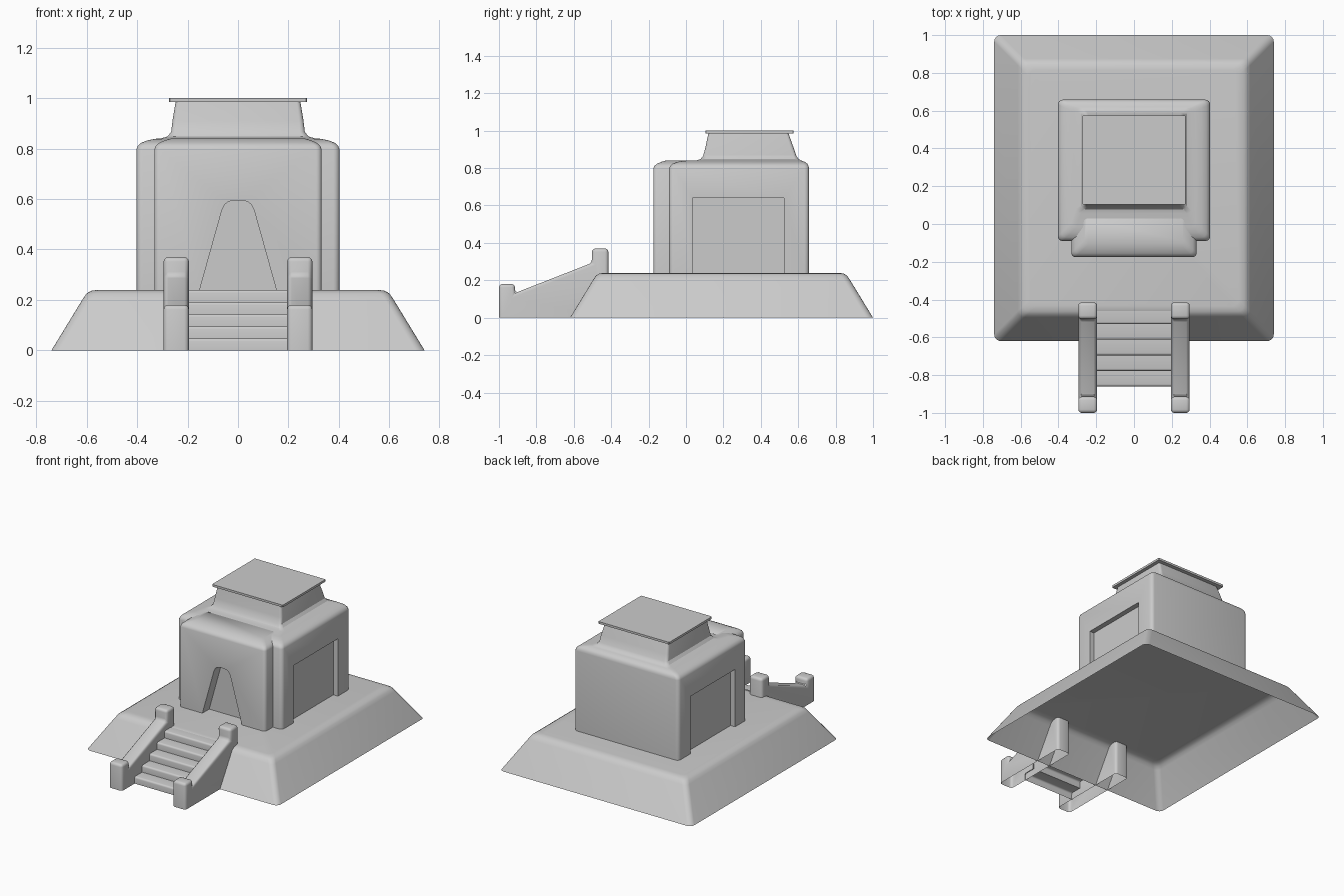
import bpy, bmesh, math
from mathutils import Vector

if "Cube" in bpy.data.objects:
    bpy.data.objects.remove(bpy.data.objects["Cube"])


def finish(name, bm, smooth=True):
    bmesh.ops.recalc_face_normals(bm, faces=bm.faces)
    me = bpy.data.meshes.new(name)
    bm.to_mesh(me)
    bm.free()
    ob = bpy.data.objects.new(name, me)
    bpy.context.collection.objects.link(ob)
    if smooth:
        shade(ob)
    return ob


def activate(ob):
    bpy.ops.object.select_all(action='DESELECT')
    ob.select_set(True)
    bpy.context.view_layer.objects.active = ob


def shade(ob):
    activate(ob)
    bpy.ops.object.shade_smooth_by_angle(angle=math.radians(32))


def loft(name, rings, seg=4, bottom=True, smooth=True):
    """Rounded rectangles (half_x, y0, y1, z, radius) skinned from bottom to top."""
    bm = bmesh.new()
    loops = []
    for hx, y0, y1, z, r in rings:
        corners = [(hx - r, y1 - r, 0), (r - hx, y1 - r, 90),
                   (r - hx, y0 + r, 180), (hx - r, y0 + r, 270)]
        loop = []
        for cx, cy, start in corners:
            for i in range(seg + 1):
                a = math.radians(start + 90 * i / seg)
                loop.append(bm.verts.new((cx + r * math.cos(a), cy + r * math.sin(a), z)))
        loops.append(loop)
    n = len(loops[0])
    for a, b in zip(loops, loops[1:]):
        for i in range(n):
            j = (i + 1) % n
            bm.faces.new((a[i], a[j], b[j], b[i]))
    bm.faces.new(loops[-1])
    if bottom:
        bm.faces.new(loops[0][::-1])
    return finish(name, bm, smooth)


def prism(points, direction):
    """Closed profile extruded along a direction."""
    bm = bmesh.new()
    face = bm.faces.new([bm.verts.new(p) for p in points])
    res = bmesh.ops.extrude_face_region(bm, geom=[face], use_keep_orig=True)
    verts = [v for v in res['geom'] if isinstance(v, bmesh.types.BMVert)]
    bmesh.ops.translate(bm, verts=verts, vec=Vector(direction))
    bmesh.ops.recalc_face_normals(bm, faces=bm.faces)
    return bm


def cut(ob, cutters):
    """Subtract cutters, then open the hidden underside."""
    for c in cutters:
        m = ob.modifiers.new("cut", 'BOOLEAN')
        m.operation = 'DIFFERENCE'
        m.solver = 'EXACT'
        m.object = c
        activate(ob)
        bpy.ops.object.modifier_apply(modifier=m.name)
        bpy.data.objects.remove(c)
    bm = bmesh.new()
    bm.from_mesh(ob.data)
    under = [f for f in bm.faces if f.normal.z < -0.9 and f.calc_center_median().z < 0.25]
    bmesh.ops.delete(bm, geom=under, context='FACES')
    bm.to_mesh(ob.data)
    bm.free()
    shade(ob)


# Sloped base, open underneath
base_profile = [(0, 0), (0.125, 0.205), (0.138, 0.224), (0.157, 0.236), (0.185, 0.24)]
loft("base", [(0.74 - d, -0.62 + d, 1.0 - d, z, 0.035) for d, z in base_profile], bottom=False)

# Main body with soft shoulder and flared neck
shoulder = [(0, 0.24), (0, 0.797), (0.006, 0.812), (0.02, 0.824), (0.045, 0.833), (0.075, 0.839)]
rings = [(0.403 - d, -0.09 + d, 0.658 - d * 0.5, z, 0.025) for d, z in shoulder]
rings += [(0.305, 0.055, 0.615, 0.841, 0.025),
          (0.28, 0.078, 0.602, 0.848, 0.022),
          (0.265, 0.092, 0.59, 0.866, 0.02),
          (0.26, 0.104, 0.575, 0.91, 0.018),
          (0.247, 0.12, 0.547, 0.988, 0.015)]
body = loft("main_body", rings)

# Shallow side recesses
side_cutters = []
for s in (1, -1):
    x = s * 0.368
    pts = [(x, 0.035, 0.1), (x, 0.525, 0.1), (x, 0.525, 0.64), (x, 0.035, 0.64)]
    side_cutters.append(finish("side_cutter", prism(pts, (s * 0.2, 0, 0)), False))
cut(body, side_cutters)

# Projecting front wall with tapered doorway
front_profile = [(0, 0.24), (0, 0.797), (0.006, 0.812), (0.02, 0.823), (0.042, 0.833), (0.07, 0.841)]
front = loft("front_wall", [(0.332 - d, -0.175 + d, 0.03, z, 0.022) for d, z in front_profile])
half = [(0.19, 0.1), (0.152, 0.24), (0.064, 0.555), (0.053, 0.578), (0.038, 0.59), (0.015, 0.595)]
outline = half + [(-x, z) for x, z in reversed(half)]
door = finish("door_cutter", prism([(x, -0.1, z) for x, z in outline], (0, -0.3, 0)), False)
cut(front, [door])

# Flat roof slab
loft("roof_slab", [(0.273, 0.103, 0.575, z, 0.004) for z in (0.985, 1.0)], seg=1)

# Stair rails with end posts, open underneath
rail = [(-1, 0), (-1, 0.18), (-0.914, 0.18), (-0.914, 0.132), (-0.503, 0.293),
        (-0.503, 0.37), (-0.415, 0.37), (-0.415, 0)]
for s, side in ((1, "right"), (-1, "left")):
    bm = prism([(s * 0.195, y, z) for y, z in rail], (s * 0.1, 0, 0))
    under = [f for f in bm.faces if all(v.co.z < 0.001 for v in f.verts)]
    bmesh.ops.delete(bm, geom=under, context='FACES')
    edges = [e for e in bm.edges if not e.is_boundary]
    bmesh.ops.bevel(bm, geom=edges, offset=0.018, segments=3, profile=0.5,
                    affect='EDGES', clamp_overlap=True)
    finish("stair_rail_" + side, bm)

# Stair treads and risers as one folded sheet
path = []
for i in range(5):
    y = -0.86 + 0.0825 * i
    path += [(y, 0.048 * i), (y, 0.048 * (i + 1))]
path.append((-0.46, 0.24))
bm = bmesh.new()
rows = [[bm.verts.new((x, y, z)) for x in (-0.2, 0.2)] for y, z in path]
for a, b in zip(rows, rows[1:]):
    bm.faces.new((a[0], a[1], b[1], b[0]))
bm.normal_update()
noses = [e for e in bm.edges if not e.is_boundary and e.verts[0].co.z > 0.01
         and any(abs(f.normal.y) > 0.9 and
                 e.verts[0].co.z > f.calc_center_median().z for f in e.link_faces)]
bmesh.ops.bevel(bm, geom=noses, offset=0.012, segments=3, profile=0.5, affect='EDGES')
finish("stair_steps", bm)
